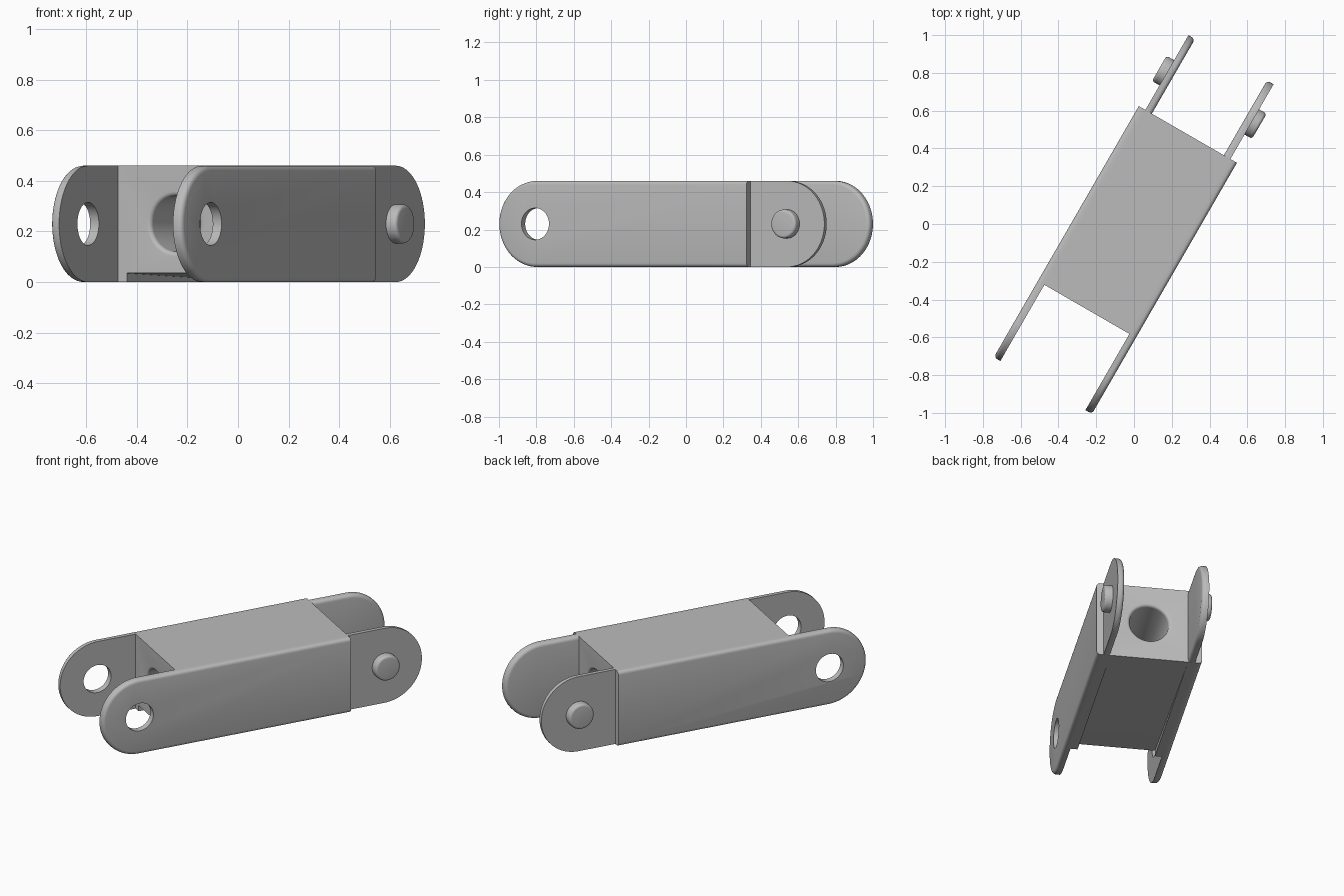
import bpy, bmesh, math
from mathutils import Matrix, Vector

if "Cube" in bpy.data.objects:
    bpy.data.objects.remove(bpy.data.objects["Cube"])

HEIGHT, MID = 0.46, 0.23
FRONT, BACK = -0.516, 0.553          # ends of the central block
HALF = 0.26                          # half width of the block
WALL = 0.04                          # thickness of plates and tabs
PLACE = Matrix.Translation((0.0087, -0.005, 0)) @ Matrix.Rotation(math.radians(60), 4, "Z")

grey = bpy.data.materials.new("plain grey")
grey.use_nodes = True
grey.diffuse_color = (0.5, 0.5, 0.5, 1)
grey.node_tree.nodes["Principled BSDF"].inputs["Base Color"].default_value = (0.5, 0.5, 0.5, 1)


def make(name, bm):
    bmesh.ops.recalc_face_normals(bm, faces=bm.faces)
    mesh = bpy.data.meshes.new(name)
    bm.to_mesh(mesh)
    bm.free()
    mesh.materials.append(grey)
    obj = bpy.data.objects.new(name, mesh)
    bpy.context.collection.objects.link(obj)
    return obj


def prism(name, outline, y0, y1, round_edges=None):
    """Side outline in (x, z), pushed from y0 to y1; round_edges picks rim edges at y1."""
    bm = bmesh.new()
    face = bm.faces.new([bm.verts.new((x, y0, z)) for x, z in outline])
    push = bmesh.ops.extrude_face_region(bm, geom=[face], use_keep_orig=True)
    verts = [g for g in push["geom"] if isinstance(g, bmesh.types.BMVert)]
    bmesh.ops.translate(bm, verts=verts, vec=(0, y1 - y0, 0))
    bmesh.ops.recalc_face_normals(bm, faces=bm.faces)
    if round_edges:
        rim = [e for e in bm.edges if all(v in verts for v in e.verts) and round_edges(e)]
        bmesh.ops.bevel(bm, geom=rim, offset=0.02, segments=4, profile=0.5, affect="EDGES")
    return make(name, bm)


def lathe(name, profile, origin, axis):
    """Spin (distance, radius) points about an axis; both ends are closed."""
    bm = bmesh.new()
    turn = Vector((0, 0, 1)).rotation_difference(Vector(axis)).to_matrix()
    rings = []
    for d, r in profile:
        angles = [2 * math.pi * i / 64 for i in range(64)]
        rings.append([bm.verts.new(Vector(origin) + turn @ Vector((r * math.cos(a), r * math.sin(a), d)))
                      for a in angles])
    for a, b in zip(rings, rings[1:]):
        for i in range(64):
            j = (i + 1) % 64
            bm.faces.new((a[i], a[j], b[j], b[i]))
    bm.faces.new(rings[0])
    bm.faces.new(rings[-1])
    return make(name, bm)


def cut(obj, cutter):
    mod = obj.modifiers.new("cut", "BOOLEAN")
    mod.operation, mod.solver, mod.object = "DIFFERENCE", "EXACT", cutter
    graph = bpy.context.evaluated_depsgraph_get()
    result = bpy.data.meshes.new_from_object(obj.evaluated_get(graph))
    obj.modifiers.clear()
    obj.data = result
    bpy.data.objects.remove(cutter)


def arm_outline(flat_x, tip_x):
    """Straight bar with one half-round end."""
    way = 1 if tip_x > flat_x else -1
    cx = tip_x - way * MID
    arc = [math.pi * (i / 40 - 0.5) for i in range(41)]
    return [(flat_x, 0)] + [(cx + way * MID * math.cos(a), MID + MID * math.sin(a)) for a in arc] + [(flat_x, HEIGHT)]


def not_flat_end(flat_x):
    return lambda e: any(abs(v.co.x - flat_x) > 0.001 for v in e.verts)


parts = []

# Central block with a sloped underside and a rounded-mouth tunnel
block = prism("central_block", [(FRONT, 0), (BACK, 0), (BACK, HEIGHT), (FRONT, HEIGHT)], -HALF, HALF)
slope = [(FRONT - 0.1, -0.1), (BACK - 0.02, -0.1), (BACK - 0.02, 0), (FRONT, 0.035), (FRONT - 0.1, 0.038)]
cut(block, prism("slope_cutter", slope, WALL - HALF, HALF - WALL))
r, f = 0.11, 0.018
mouth = [(f * (1 - math.cos(a)), r + f * (1 - math.sin(a))) for a in [math.pi / 2 * i / 6 for i in range(7)]]
length = BACK - FRONT
tunnel = [(-0.05, r + f)] + mouth + [(length - d, q) for d, q in reversed(mouth)] + [(length + 0.05, r + f)]
cut(block, lathe("tunnel_cutter", tunnel, (FRONT, 0, MID), (1, 0, 0)))
parts.append(block)

for side, s in (("left", -1), ("right", 1)):
    y = -s                           # right-hand plate lies on local -y
    # Outer plate with pin hole
    plate = prism(f"outer_plate_{side}", arm_outline(BACK, -0.982), y * HALF, y * (HALF + WALL), not_flat_end(BACK))
    cut(plate, lathe("hole_cutter", [(-0.2, 0.085), (0.2, 0.085)], (-0.752, y * HALF, MID), (0, 1, 0)))
    # Inner tab, rounded on its inward rim
    tab = prism(f"inner_tab_{side}", arm_outline(BACK, 1.01), y * HALF, y * (HALF - WALL), not_flat_end(BACK))
    # Pin with a rounded tip
    pin_r, tip, reach = 0.077, 0.015, 0.046
    curve = [(reach - tip + tip * math.sin(a), pin_r - tip + tip * math.cos(a))
             for a in [math.pi / 2 * i / 5 for i in range(6)]]
    pin = lathe(f"pin_{side}", [(-0.01, pin_r)] + curve, (1.01 - MID, y * HALF, MID), (0, y, 0))
    parts += [plate, tab, pin]

# Smooth rounded surfaces, keep hard edges, and turn the link into place
bpy.ops.object.select_all(action="DESELECT")
for obj in parts:
    obj.matrix_world = PLACE
    obj.select_set(True)
bpy.context.view_layer.objects.active = block
bpy.ops.object.shade_smooth_by_angle(angle=math.radians(30))
